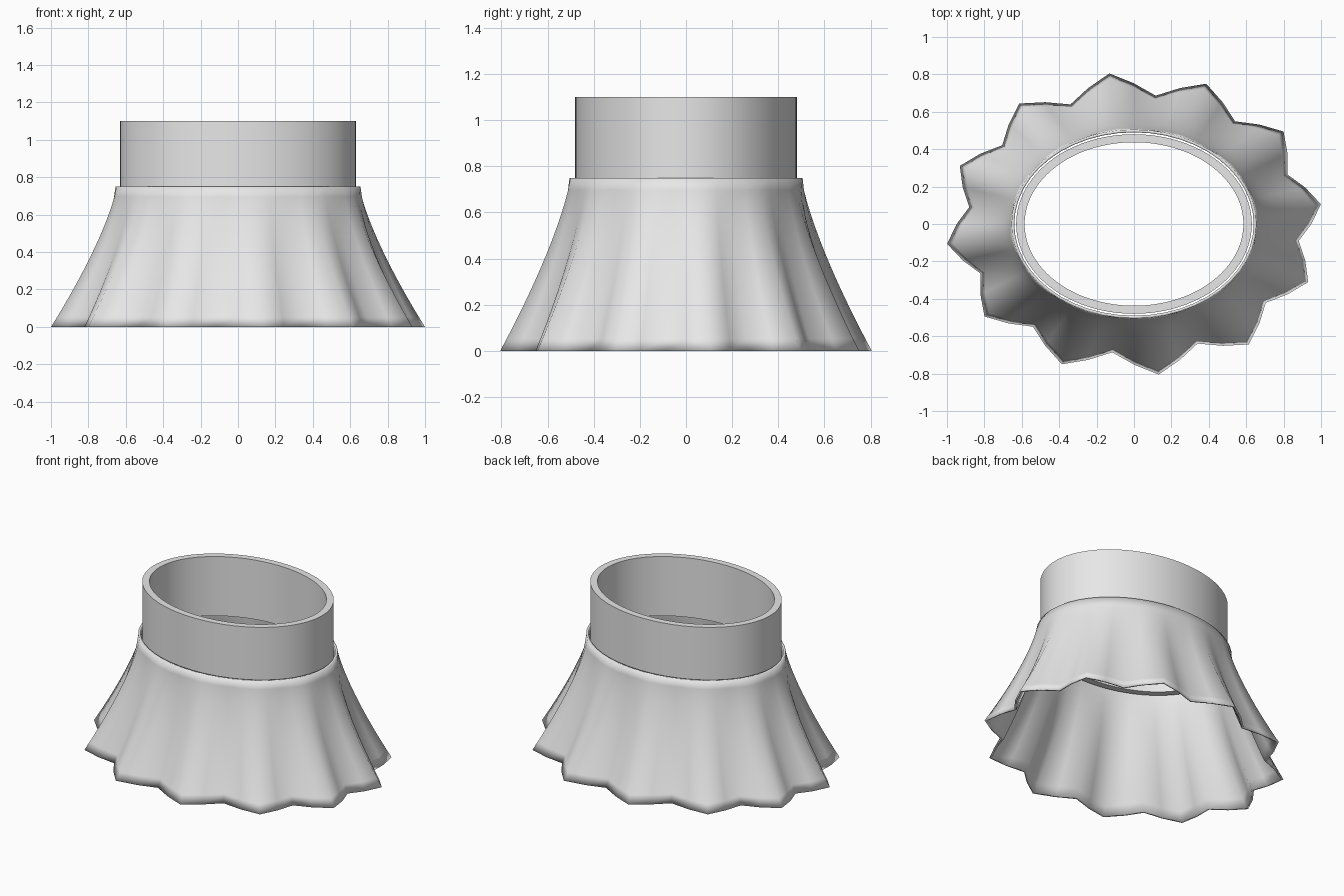
import bpy, math

if "Cube" in bpy.data.objects:
    bpy.data.objects.remove(bpy.data.objects["Cube"])

grey = bpy.data.materials.new("light grey")
grey.diffuse_color = (0.8, 0.8, 0.8, 1)
grey.use_nodes = True
grey.node_tree.nodes["Principled BSDF"].inputs["Base Color"].default_value = grey.diffuse_color


def ring_shell(name, rings, angle):
    """Close a list of rings (each a list of points) into a hollow tube."""
    n, m = len(rings[0]), len(rings)
    verts = [p for ring in rings for p in ring]
    faces = []
    for i in range(m):
        j = (i + 1) % m
        for k in range(n):
            l = (k + 1) % n
            faces.append((i * n + k, i * n + l, j * n + l, j * n + k))
    mesh = bpy.data.meshes.new(name)
    mesh.from_pydata(verts, [], faces)
    mesh.materials.append(grey)
    obj = bpy.data.objects.new(name, mesh)
    bpy.context.collection.objects.link(obj)
    bpy.ops.object.select_all(action='DESELECT')
    obj.select_set(True)
    bpy.context.view_layer.objects.active = obj
    bpy.ops.object.shade_smooth_by_angle(angle=math.radians(angle))
    return obj


# Flared skirt: ellipse at the waist, twelve pleats growing towards the hem
SKIRT_TOP, PLEATS, SEGMENTS, ROWS, CLOTH = 0.75, 12, 48, 14, 0.015


def skirt_ring(z, inset):
    f = 1 - z / SKIRT_TOP
    flare = f ** 1.4
    ring = []
    for k in range(SEGMENTS):
        t = 2 * math.pi * k / SEGMENTS
        wave = 0.06 * f * math.sin(PLEATS * t) - inset
        ring.append(((0.655 + 0.293 * flare + wave) * math.cos(t),
                     (0.505 + 0.247 * flare + wave) * math.sin(t), z))
    return ring


heights = [SKIRT_TOP * i / ROWS for i in range(ROWS + 1)]
outer = [skirt_ring(z, 0) for z in heights]
inner = [skirt_ring(z, CLOTH) for z in reversed(heights)]
ring_shell("pleated_skirt", outer + inner, 180)


# Upright oval waistband tucked into the skirt
def oval(rx, ry, z, n=96):
    return [(rx * math.cos(2 * math.pi * k / n),
             ry * math.sin(2 * math.pi * k / n), z) for k in range(n)]


ring_shell("waistband", [oval(0.63, 0.48, 0.70), oval(0.63, 0.48, 1.10),
                         oval(0.585, 0.437, 1.10), oval(0.585, 0.437, 0.70)], 35)
